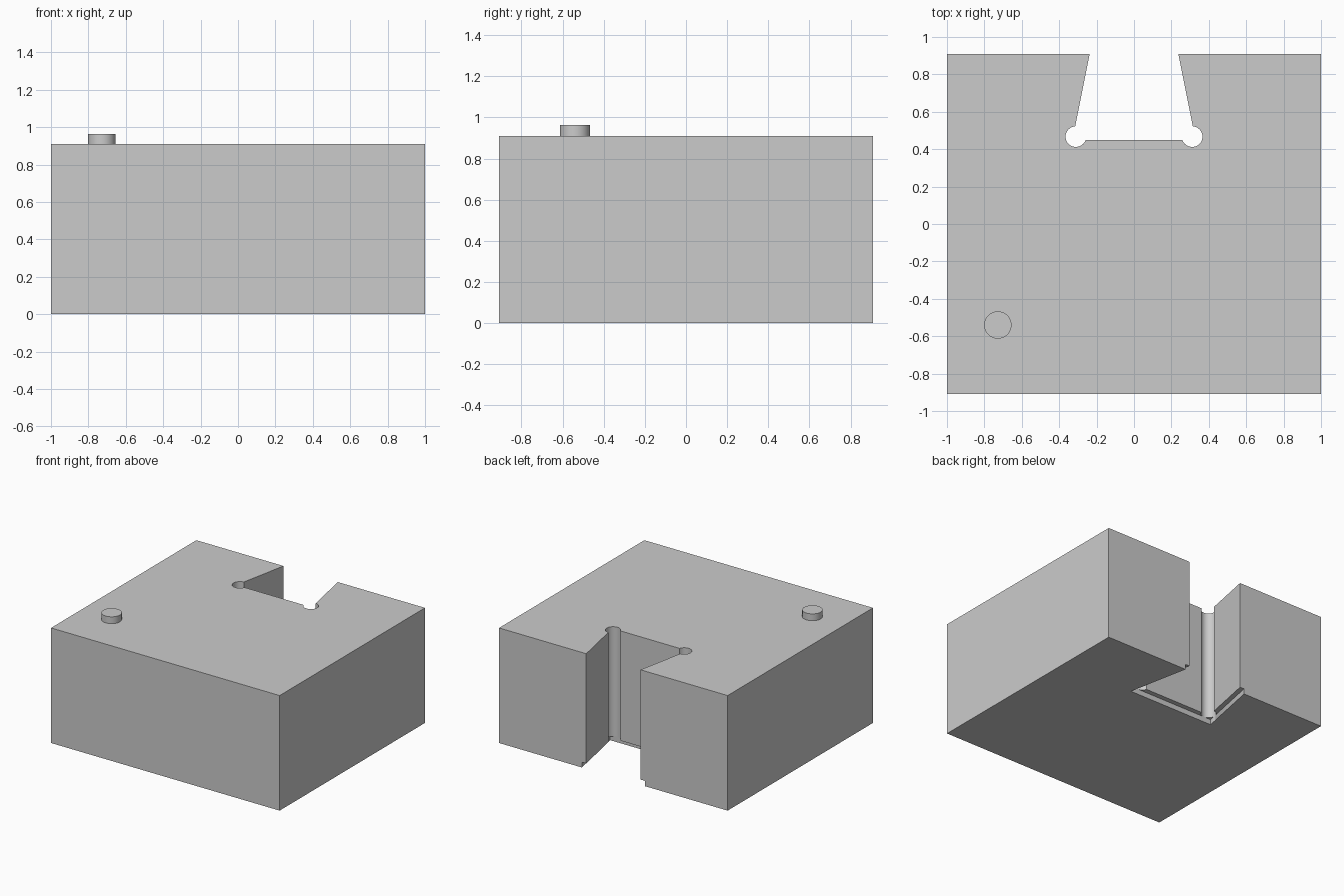
import bpy, bmesh, math

cube = bpy.data.objects.get("Cube")
if cube:
    bpy.data.objects.remove(cube, do_unlink=True)

WIDTH, DEPTH, HEIGHT = 2.0, 1.816, 0.91
BACK = DEPTH / 2
OVER = 0.1          # how far cutters run past the block
TAPER = 0.2         # sideways slope of the slot walls
SLOT_Y, SLOT_HALF = 0.45, 0.329
STEP = 0.038        # width of the rebate under the slot
STEP_HEIGHT = 0.042

grey = bpy.data.materials.new("light grey")
grey.use_nodes = True
colour = (0.6, 0.6, 0.6, 1)
grey.diffuse_color = colour
grey.node_tree.nodes["Principled BSDF"].inputs["Base Color"].default_value = colour


def prism(name, outline, z0, z1):
    """Extrude a flat outline from z0 to z1."""
    bm = bmesh.new()
    face = bm.faces.new([bm.verts.new((x, y, z0)) for x, y in outline])
    top = bmesh.ops.extrude_face_region(bm, geom=[face])["geom"]
    verts = [v for v in top if isinstance(v, bmesh.types.BMVert)]
    bmesh.ops.translate(bm, verts=verts, vec=(0, 0, z1 - z0))
    bmesh.ops.recalc_face_normals(bm, faces=bm.faces)
    mesh = bpy.data.meshes.new(name)
    bm.to_mesh(mesh)
    bm.free()
    obj = bpy.data.objects.new(name, mesh)
    bpy.context.collection.objects.link(obj)
    mesh.materials.append(grey)
    return obj


def circle(cx, cy, r, n=48):
    return [(cx + r * math.cos(math.tau * i / n), cy + r * math.sin(math.tau * i / n))
            for i in range(n)]


def dovetail(y, half):
    """Tapered slot outline, open past the back."""
    y_end = BACK + OVER
    end = half - TAPER * (y_end - y)
    return [(-half, y), (half, y), (end, y_end), (-end, y_end)]


# Block
w = WIDTH / 2
block = prism("block", [(-w, -BACK), (w, -BACK), (w, BACK), (-w, BACK)], 0, HEIGHT)

# Slot, its round corner reliefs, and the wider rebate at the bottom
cutters = [
    prism("slot_cutter", dovetail(SLOT_Y, SLOT_HALF), -OVER, HEIGHT + OVER),
    prism("rebate_cutter", dovetail(SLOT_Y - STEP, SLOT_HALF + STEP * (1 + TAPER)),
          -OVER, STEP_HEIGHT),
]
for side, label in ((-1, "right"), (1, "left")):
    cutters.append(prism(label + "_relief_cutter", circle(side * 0.311, 0.467, 0.055),
                         -OVER, HEIGHT + OVER))

for cutter in cutters:
    mod = block.modifiers.new(cutter.name, "BOOLEAN")
    mod.operation = "DIFFERENCE"
    mod.solver = "EXACT"
    mod.object = cutter
bpy.context.view_layer.objects.active = block
for mod in list(block.modifiers):
    bpy.ops.object.modifier_apply(modifier=mod.name)
for cutter in cutters:
    bpy.data.objects.remove(cutter, do_unlink=True)

# Locating pin on the top
pin = prism("locating_pin", circle(-0.728, -0.54, 0.073), HEIGHT - 0.02, 0.964)

# Smooth round walls, sharp edges elsewhere
bpy.ops.object.select_all(action="DESELECT")
for obj in (block, pin):
    obj.select_set(True)
bpy.context.view_layer.objects.active = block
bpy.ops.object.shade_smooth_by_angle(angle=math.radians(30))
